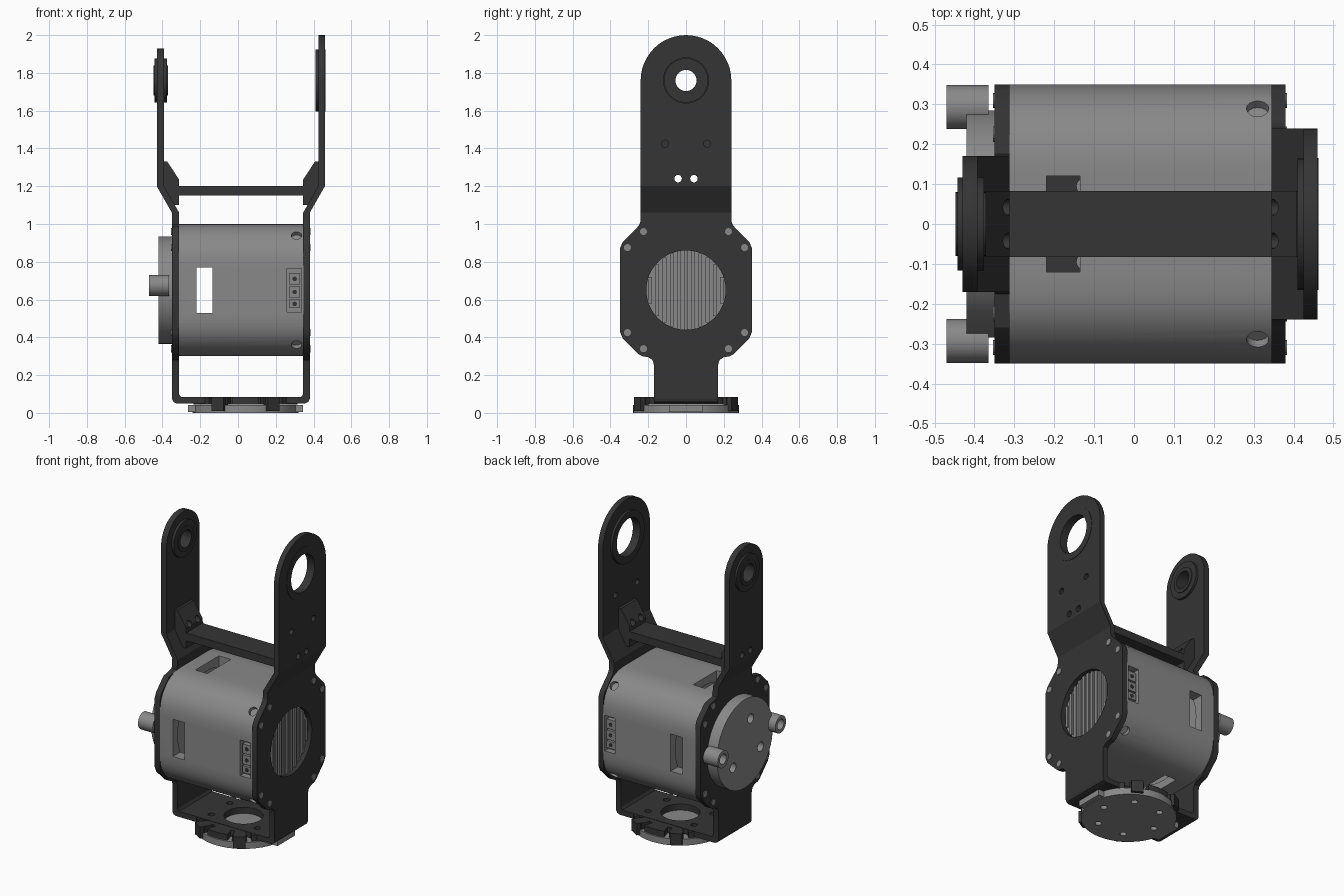
import bpy, bmesh, math
from mathutils import Vector, Matrix

if "Cube" in bpy.data.objects:
    bpy.data.objects.remove(bpy.data.objects["Cube"])

def material(name, v):
    m = bpy.data.materials.new(name)
    m.diffuse_color = (v, v, v, 1)
    m.use_nodes = True
    m.node_tree.nodes["Principled BSDF"].inputs["Base Color"].default_value = m.diffuse_color
    return m

BLACK = material("black_anodised", 0.035)
GREY = material("grey_metal", 0.25)
CZ = 0.65    # height of the motor axis
PZ = 1.76    # height of the upper pivot
BX = 0.04    # x of the base disc axis

def prism(name, pts, axis, a, b, mat=None):
    """Extrude a 2D outline from a to b along an axis."""
    put = {'x': lambda u, v, d: (d, u, v),
           'y': lambda u, v, d: (u, d, v),
           'z': lambda u, v, d: (u, v, d)}[axis]
    bm = bmesh.new()
    lo = [bm.verts.new(put(u, v, a)) for u, v in pts]
    hi = [bm.verts.new(put(u, v, b)) for u, v in pts]
    bm.faces.new(lo)
    bm.faces.new(hi)
    n = len(pts)
    for i in range(n):
        bm.faces.new((lo[i], lo[(i + 1) % n], hi[(i + 1) % n], hi[i]))
    bmesh.ops.recalc_face_normals(bm, faces=bm.faces)
    me = bpy.data.meshes.new(name)
    bm.to_mesh(me)
    bm.free()
    ob = bpy.data.objects.new(name, me)
    bpy.context.collection.objects.link(ob)
    if mat:
        me.materials.append(mat)
    return ob

def circle(u, v, r, n=32):
    return [(u + r * math.cos(2 * math.pi * i / n), v + r * math.sin(2 * math.pi * i / n)) for i in range(n)]

def rect(u0, u1, v0, v1):
    return [(u0, v0), (u1, v0), (u1, v1), (u0, v1)]

def rounded(pts, size, seg=5):
    """Round every corner of an outline."""
    out = []
    for i, p in enumerate(pts):
        p, a, b = Vector(p), Vector(pts[i - 1]), Vector(pts[(i + 1) % len(pts)])
        s = p + (a - p).normalized() * min(size, (a - p).length * 0.45)
        e = p + (b - p).normalized() * min(size, (b - p).length * 0.45)
        for k in range(seg + 1):
            t = k / seg
            q = s * (1 - t) ** 2 + p * 2 * t * (1 - t) + e * t * t
            out.append((q.x, q.y))
    return out

def cut(ob, cutters):
    """Subtract each cutter and delete it."""
    bpy.context.view_layer.objects.active = ob
    for c in cutters:
        m = ob.modifiers.new("cut", 'BOOLEAN')
        m.object, m.operation, m.solver = c, 'DIFFERENCE', 'EXACT'
        bpy.ops.object.modifier_apply(modifier=m.name)
        bpy.data.objects.remove(c)

def hole(axis, u, v, r, a, b, n=32):
    return prism("hole_cutter", circle(u, v, r, n), axis, a, b)

def ring(name, axis, u, v, r, r_in, a, b, mat):
    ob = prism(name, circle(u, v, r, 40), axis, a, b, mat)
    cut(ob, [hole(axis, u, v, r_in, a - 0.1, b + 0.1)])
    return ob

# Motor housing: rounded octagon with a hollow chamber and four windows
octagon = [(0.35, -0.23), (0.35, 0.23), (0.23, 0.35), (-0.23, 0.35),
           (-0.35, 0.23), (-0.35, -0.23), (-0.23, -0.35), (0.23, -0.35)]
body = prism("motor_housing", rounded([(y, z + CZ) for y, z in octagon], 0.1), 'x', -0.312, 0.347, GREY)
cuts = [hole('x', 0, CZ, 0.30, -0.25, -0.10, 48),
        prism("slot_cutter", rect(-0.22, -0.135, CZ - 0.12, CZ + 0.12), 'y', -1, 1),
        prism("slot_cutter", rect(-0.22, -0.135, -0.12, 0.12), 'z', 0.1, 1.2)]
for s in (-1, 1):
    cuts.append(prism("port_cutter", rect(0.26, 0.335, 0.535, 0.765), 'y', s * 0.31, s * 0.5))
for k in range(4):   # corner screw recesses
    c = hole('z', 0.31, 0, 0.028, 0.385, 0.6, 16)
    c.data.transform(Matrix.Translation((0, 0, CZ)) @ Matrix.Rotation(math.radians(45 + 90 * k), 4, 'X'))
    cuts.append(c)
cut(body, cuts)

# Connector blocks with dark sockets
for s in (-1, 1):
    for z0, z1 in ((0.555, 0.60), (0.61, 0.67), (0.68, 0.74)):
        prism("connector_block", rect(0.27, 0.328, z0, z1), 'y', s * 0.30, s * 0.34, GREY)
        prism("connector_socket", circle(0.30, (z0 + z1) / 2, 0.012, 12), 'y', s * 0.335, s * 0.343, BLACK)

# Cooling ribs behind the round opening
for i in range(-5, 6):
    y = i * 0.038
    h = math.sqrt(max(0.212 ** 2 - (abs(y) + 0.01) ** 2, 0.0004))
    prism("cooling_rib", rect(y - 0.01, y + 0.01, CZ - h, CZ + h), 'x', 0.34, 0.356, GREY)

def bracket(name, xi, xo, arm_w, arm_r, fillet_z):
    """Side plate with octagon middle, outward jog and rounded arm."""
    s = 1 if xo > 0 else -1
    half = [(0.17, 0.075), (0.17, 0.255), (0.178, 0.28), (0.20, 0.295), (0.23, 0.30), (0.25, 0.31),
            (0.335, 0.395), (0.35, 0.43), (0.35, 0.87), (0.335, 0.905), (0.26, 0.98),
            (arm_w + 0.006, 0.998), (arm_w, fillet_z)]
    half += [(arm_r * math.cos(math.pi * k / 24), PZ + arm_r * math.sin(math.pi * k / 24)) for k in range(13)]
    pts = half + [(-y, z) for y, z in reversed(half[:-1])]
    ob = prism(name, pts, 'x', xi, xo, BLACK)
    bm = bmesh.new()
    bm.from_mesh(ob.data)
    for z in (1.06, 1.20):
        bmesh.ops.bisect_plane(bm, geom=bm.verts[:] + bm.edges[:] + bm.faces[:],
                               plane_co=(0, 0, z), plane_no=(0, 0, 1))
    for v in bm.verts:
        v.co.x += s * 0.08 * min(max((v.co.z - 1.06) / 0.14, 0), 1)
    bm.to_mesh(ob.data)
    bm.free()
    return ob

right = bracket("right_bracket", 0.345, 0.38, 0.24, 0.24, 1.02)
left = bracket("left_bracket", -0.312, -0.35, 0.17, 0.17, 1.06)

# Crossbar and its angled end tabs
prism("crossbar", rect(-0.083, 0.083, 1.15, 1.20), 'x', -0.36, 0.39, BLACK)
tabs = []
for s, x in ((-1, -0.312), (1, 0.345)):
    tabs.append(prism("crossbar_tab", [(x, 1.10), (x, 1.235), (x + s * 0.062, 1.33), (x + s * 0.084, 1.33),
                                       (x + s * 0.084, 1.20), (x + s * 0.028, 1.10)], 'y', -0.083, 0.083, BLACK))

# Bracket bores, bolt holes and screw heads
pair = lambda y, z, r: [hole('x', s * y, z, r, -1, 1, 16) for s in (-1, 1)]
for ob in [left] + tabs:
    cut(ob, pair(0.042, 1.24, 0.02))
cut(right, pair(0.042, 1.24, 0.02) + pair(0.112, 1.425, 0.019)
    + [hole('x', 0, CZ, 0.21, 0, 1, 48), hole('x', 0, PZ, 0.12, 0, 1, 40)])
cut(left, [hole('x', 0, PZ, 0.056, -1, 0)])
for y, dz in ((0.225, 0.31), (0.31, 0.225)):
    for sy in (-1, 1):
        for sz in (-1, 1):
            for a, b in ((0.37, 0.384), (-0.34, -0.354)):
                prism("plate_screw", circle(sy * y, CZ + sz * dz, 0.019, 12), 'x', a, b, GREY)

# Pivot rings at the arm tips
ring("right_pivot_ring", 'x', 0, PZ, 0.165, 0.12, 0.41, 0.463, BLACK)
ring("left_pivot_boss", 'x', 0, PZ, 0.117, 0.056, -0.443, -0.376, BLACK)
ring("left_pivot_lip", 'x', 0, PZ, 0.08, 0.056, -0.448, -0.371, BLACK)

# Output disc with bolt holes and two hollow pins
disc = prism("output_disc", circle(0, CZ, 0.285, 48), 'x', -0.42, -0.345, GREY)
cut(disc, [hole('x', y, CZ + z, 0.03, -0.5, -0.37, 20)
           for y, z in ((-0.06, 0.14), (-0.16, -0.08), (0.12, -0.11))])
for s in (-1, 1):
    pin = prism("drive_pin", circle(s * 0.293, 0.675, 0.055, 28), 'x', -0.47, -0.365, GREY)
    cut(pin, [hole('x', s * 0.293, 0.675, 0.033, -0.5, -0.39, 20)])

# Base of the bracket: floor strip with bent corners, plus round flange
floor = prism("bracket_floor", [(-0.35, 0.10), (-0.35, 0.075), (-0.342, 0.058), (-0.325, 0.05), (0.355, 0.05),
                                (0.372, 0.058), (0.38, 0.075), (0.38, 0.10), (0.345, 0.10), (0.335, 0.085),
                                (-0.302, 0.085), (-0.312, 0.10)], 'y', -0.17, 0.17, BLACK)
flange = prism("base_flange", circle(BX, 0, 0.275, 48), 'z', 0.045, 0.083, BLACK)
for ob in (floor, flange):
    cut(ob, [hole('z', BX, 0, 0.115, 0, 0.2)]
        + [hole('z', BX + 0.19 * math.cos(a), 0.19 * math.sin(a), 0.02, 0, 0.2, 12)
           for a in (math.radians(d) for d in (30, 150, 210, 330))])
notches = []
for d in (48, 72, 108, 132, 228, 252, 288, 312):
    c = prism("notch_cutter", rect(0.215, 0.4, -0.014, 0.014), 'z', 0, 0.2)
    c.data.transform(Matrix.Translation((BX, 0, 0)) @ Matrix.Rotation(math.radians(d), 4, 'Z'))
    notches.append(c)
cut(flange, notches)

# Grey base disc held by clips
base = prism("base_disc", circle(BX, 0, 0.28, 48), 'z', 0.0, 0.042, GREY)
cut(base, [hole('z', BX + 0.19 * math.cos(k * math.pi / 3), 0.19 * math.sin(k * math.pi / 3), 0.02, -0.1, 0.02, 12)
           for k in range(6)])
for d in (0, 180):
    lug = prism("base_disc_lug", rect(0.25, 0.305, -0.09, 0.09), 'z', 0.004, 0.042, GREY)
    lug.data.transform(Matrix.Translation((BX, 0, 0)) @ Matrix.Rotation(math.radians(d), 4, 'Z'))
for d in (60, 120, 240, 300):
    clip = prism("base_clip", rect(0.25, 0.298, -0.036, 0.036), 'z', 0.01, 0.085, BLACK)
    clip.data.transform(Matrix.Translation((BX, 0, 0)) @ Matrix.Rotation(math.radians(d), 4, 'Z'))

# Smooth curved surfaces, keep machined edges sharp
for ob in bpy.context.scene.objects:
    ob.select_set(True)
bpy.context.view_layer.objects.active = body
bpy.ops.object.shade_smooth_by_angle(angle=math.radians(28))
